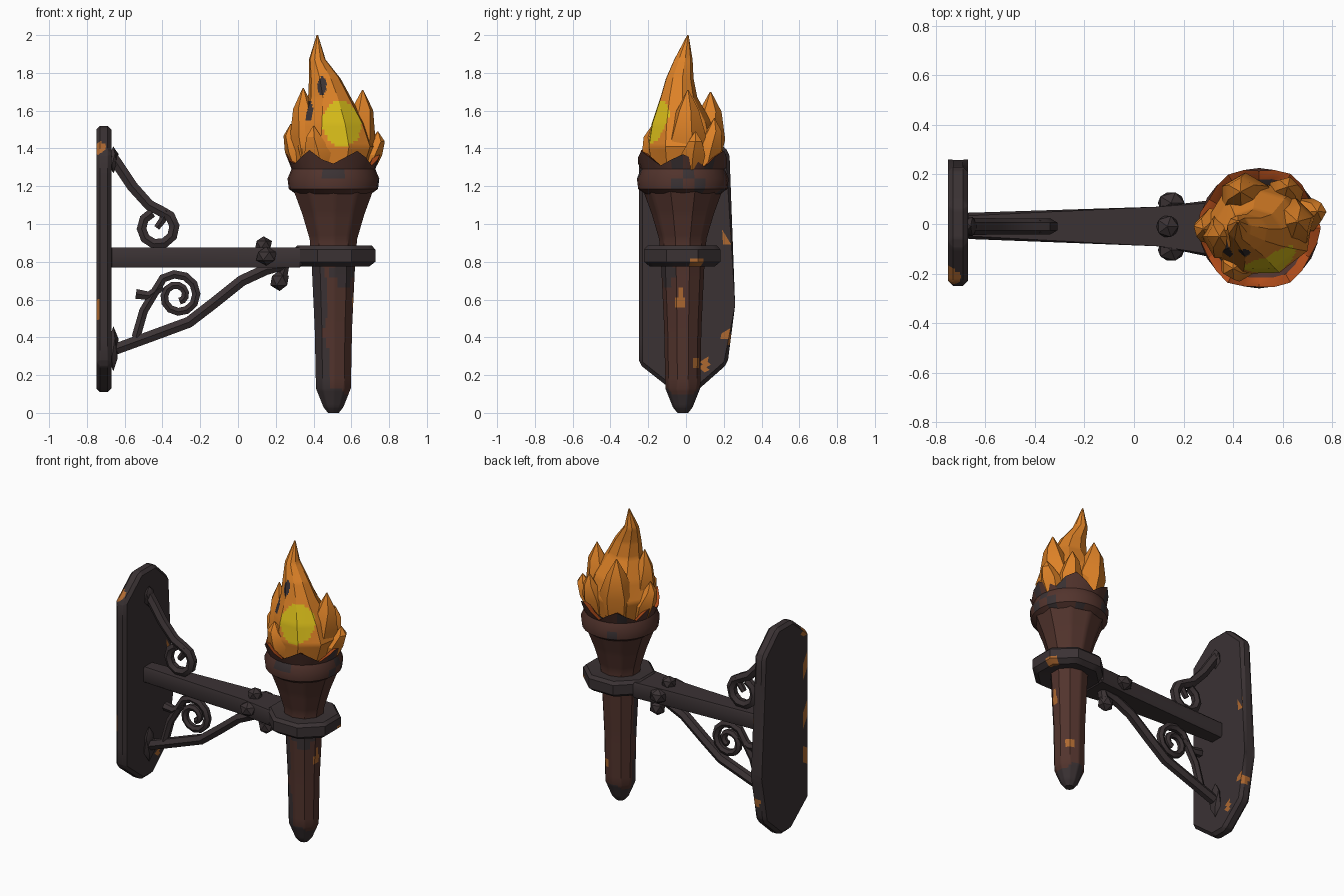
import bpy, bmesh, math, random
from mathutils import Vector

random.seed(4)
if "Cube" in bpy.data.objects:
    bpy.data.objects.remove(bpy.data.objects["Cube"])


def material(name, rgb):
    m = bpy.data.materials.new(name)
    m.use_nodes = True
    m.diffuse_color = (*rgb, 1)
    bsdf = m.node_tree.nodes["Principled BSDF"]
    bsdf.inputs["Base Color"].default_value = (*rgb, 1)
    bsdf.inputs["Roughness"].default_value = 0.8
    return m


IRON = material("dark iron", (.043, .032, .034))
WOOD = material("burnt brown", (.085, .034, .026))
FLAME = material("flame orange", (.72, .22, .02))
YELLOW = material("flame yellow", (.68, .5, .01))
EMBER = material("ember red", (.42, .07, .01))
RUST = material("rust orange", (.42, .14, .03))


def finish(name, bm, mats, angle=35):
    bmesh.ops.recalc_face_normals(bm, faces=bm.faces)
    mesh = bpy.data.meshes.new(name)
    bm.to_mesh(mesh)
    bm.free()
    ob = bpy.data.objects.new(name, mesh)
    bpy.context.collection.objects.link(ob)
    for m in mats:
        mesh.materials.append(m)
    smooth(ob, angle)
    return ob


def smooth(ob, angle):
    bpy.ops.object.select_all(action='DESELECT')
    ob.select_set(True)
    bpy.context.view_layer.objects.active = ob
    bpy.ops.object.shade_smooth_by_angle(angle=math.radians(angle))


def loft(rings, n, turn=0.0, cap_top=True):
    """Skin through elliptical rings (x, y, z, radius x, radius y)."""
    bm = bmesh.new()
    loops = []
    for x, y, z, rx, ry in rings:
        angles = [math.tau * (i + turn) / n for i in range(n)]
        loops.append([bm.verts.new((x + rx * math.cos(a), y + ry * math.sin(a), z)) for a in angles])
    for a, b in zip(loops, loops[1:]):
        for i in range(n):
            j = (i + 1) % n
            bm.faces.new((a[i], a[j], b[j], b[i]))
    bm.faces.new(loops[0])
    if cap_top:
        bm.faces.new(loops[-1])
    return bm


def prism(points, to_3d, low, high):
    bm = bmesh.new()
    a, b = ([bm.verts.new(to_3d(p, h)) for p in points] for h in (low, high))
    bm.faces.new(a)
    bm.faces.new(b)
    for i in range(len(a)):
        j = (i + 1) % len(a)
        bm.faces.new((a[i], a[j], b[j], b[i]))
    return bm


def refine(bm, cuts):
    bmesh.ops.triangulate(bm, faces=[f for f in bm.faces if len(f.verts) > 4])
    bmesh.ops.subdivide_edges(bm, edges=bm.edges, cuts=cuts, use_grid_fill=True)


def paint(bm, index, centre, radii):
    """Colour the faces whose middle lies inside an ellipsoid."""
    for f in bm.faces:
        d = f.calc_center_median() - Vector(centre)
        if sum((d[k] / radii[k]) ** 2 for k in range(3)) < 1:
            f.material_index = index


def tube(name, points, radius, taper=1.0, y=-.01):
    """Bent iron bar through points (x, z)."""
    cu = bpy.data.curves.new(name, 'CURVE')
    cu.dimensions = '3D'
    cu.bevel_depth, cu.bevel_resolution, cu.use_fill_caps = radius, 1, True
    sp = cu.splines.new('POLY')
    sp.points.add(len(points) - 1)
    for i, (p, (x, z)) in enumerate(zip(sp.points, points)):
        p.co = (x, y, z, 1)
        p.radius = 1 + (taper - 1) * i / (len(points) - 1)
    cu.materials.append(IRON)
    ob = bpy.data.objects.new(name, cu)
    bpy.context.collection.objects.link(ob)
    bpy.ops.object.select_all(action='DESELECT')
    ob.select_set(True)
    bpy.context.view_layer.objects.active = ob
    bpy.ops.object.convert(target='MESH')
    smooth(bpy.context.object, 35)


def spiral(cx, cz, r0, r1, start, sweep, n):
    return [(cx + (r0 + (r1 - r0) * i / n) * math.cos(math.radians(start + sweep * i / n)),
             cz + (r0 + (r1 - r0) * i / n) * math.sin(math.radians(start + sweep * i / n)))
            for i in range(n + 1)]


def knob(name, at, size):
    bm = bmesh.new()
    bmesh.ops.create_icosphere(bm, subdivisions=1, radius=1)
    for v in bm.verts:
        v.co = Vector(at) + Vector(c * s for c, s in zip(v.co, size))
    finish(name, bm, [IRON])


# Wall plate with chamfered rim and rust spots
outline = [(-.25, .26), (-.06, .11), (.05, .11), (.22, .26), (.26, .57), (.23, 1.38),
           (.08, 1.52), (-.08, 1.52), (-.25, 1.38)]
bm = prism(outline, lambda p, h: (h, *p), -.75, -.67)
bmesh.ops.bevel(bm, geom=bm.edges[:], offset=.02, segments=1, affect='EDGES')
refine(bm, 9)
for z, r in ((1.4, .05), (1.15, .06), (.82, .05), (.55, .06)):
    paint(bm, 1, (-.745, -.21, z), (.05, .04, r))
for y, z in ((.23, .9), (.22, .4), (.1, .25)):
    paint(bm, 1, (-.69, y, z), (.05, .03, .035))
finish("wall_plate", bm, [IRON, RUST])

# Arm, tapering wider towards the ring
arm = [(-.68, -.06), (.1, -.09), (.34, -.14), (.34, .10), (.1, .07), (-.68, .045)]
bm = prism(arm, lambda p, h: (*p, h), .77, .875)
bmesh.ops.bevel(bm, geom=bm.edges[:], offset=.012, segments=1, affect='EDGES')
finish("arm", bm, [IRON])

# Ring around the torch
bm = bmesh.new()
N = 8
section = [(.115, .785), (.2, .775), (.235, .8), (.235, .865), (.215, .885), (.115, .88)]
rows = [[bm.verts.new((.51 + r * math.cos(math.tau * (i + .5) / N),
                       -.02 + .93 * r * math.sin(math.tau * (i + .5) / N), z)) for r, z in section]
        for i in range(N)]
for i in range(N):
    a, b = rows[i], rows[(i + 1) % N]
    for k in range(len(section)):
        m = (k + 1) % len(section)
        bm.faces.new((a[k], b[k], b[m], a[m]))
refine(bm, 3)
paint(bm, 1, (.72, .06, .785), (.06, .05, .03))
finish("torch_ring", bm, [IRON, RUST])

# Decorative knobs near the ring
knob("top_knob", (.135, -.01, .89), (.05, .05, .045))
knob("lower_knob", (.22, -.01, .7), (.055, .05, .055))
for side, y in (("left", .085), ("right", -.105)):
    knob(side + "_knob", (.15, y, .83), (.06, .05, .05))

# Upper scroll
tube("upper_scroll", [(-.67, 1.36), (-.64, 1.32), (-.56, 1.2), (-.47, 1.1)]
     + spiral(-.425, .98, .09, .085, 80, -330, 9), .034, .85)
tube("upper_scroll_tip", [(-.38, 1.07), (-.4, 1.02), (-.43, .98)], .026, .7)
knob("upper_scroll_foot", (-.66, -.01, 1.34), (.03, .045, .07))

# Lower strut, its spiral and the small twig
tube("lower_strut", [(-.67, .33), (-.45, .41), (-.26, .48), (-.13, .58), (.02, .7), (.15, .76),
                     (.25, .77), (.23, .71)], .034)
tube("lower_scroll", [(-.54, .4), (-.5, .54), (-.44, .64)]
     + spiral(-.32, .62, .12, .03, 130, -560, 18), .027, .8)
tube("lower_scroll_twig", [(-.54, .63), (-.47, .62), (-.4, .67)], .03, .8)
knob("lower_strut_foot", (-.66, -.01, .34), (.03, .05, .12))

# Torch handle, flaring into the bowl
CX, CY = .505, -.017
profile = [(0, .03), (.03, .055), (.13, .097), (.45, .104), (.77, .12), (.92, .132), (1.05, .172),
           (1.18, .222)]
bm = loft([(CX, CY, z, r, r * .95) for z, r in profile], 10, .5)
refine(bm, 5)
for f in bm.faces:
    c = f.calc_center_median()
    if c.z < .12 + .03 * math.sin(c.x * 40):
        f.material_index = 1
paint(bm, 1, (.41, -.09, .6), (.065, .09, .22))
paint(bm, 1, (.43, -.1, .2), (.06, .1, .22))
paint(bm, 1, (.56, -.1, .74), (.08, .06, .06))
paint(bm, 2, (.61, -.03, .6), (.03, .03, .04))
paint(bm, 2, (.58, .06, .25), (.05, .03, .03))
finish("torch_handle", bm, [WOOD, IRON, RUST])

# Bowl rim with ragged edge and glowing inside
N = 24
rim = [(1.16, .2), (1.185, .236), (1.24, .243), (1.29, .222), (1.345, .243), (1.33, .205), (1.27, .16)]
bm = loft([(CX, CY, z, r, r) for z, r in rim], N)
for f in bm.faces:
    c = f.calc_center_median()
    if c.z > 1.25 and f.normal.z > .05 or c.z > 1.335:
        f.material_index = 1
    elif random.random() < .12:
        f.material_index = 2
bm.verts.ensure_lookup_table()
for i in range(N):
    dz = (.035, 0, -.035, .005)[i % 4] + random.uniform(-.012, .012)
    for row in (4, 5):
        v = bm.verts[row * N + i]
        v.co.z += dz
        v.co.x += (v.co.x - CX) * dz
        v.co.y += (v.co.y - CY) * dz
finish("bowl_rim", bm, [WOOD, EMBER, IRON])

# Flame core
bm = loft([(.5, -.02, 1.28, .18, .17), (.505, -.02, 1.41, .22, .19), (.5, -.025, 1.53, .18, .165),
           (.485, -.04, 1.67, .115, .1), (.46, -.035, 1.77, .085, .075), (.42, -.015, 1.87, .045, .05),
           (.42, .01, 2.0, .004, .004)], 9, .3)
refine(bm, 7)
paint(bm, 1, (.55, -.15, 1.53), (.105, .14, .125))
paint(bm, 2, (.445, -.12, 1.73), (.025, .08, .05))
paint(bm, 2, (.37, -.12, 1.6), (.03, .1, .055))
finish("flame_core", bm, [FLAME, YELLOW, IRON], 30)

# Flame tongues around the core: base centre, base radius, tip
tongues = [((.39, -.05), .1, (.345, -.05, 1.72)), ((.6, .0), .11, (.66, .01, 1.71)),
           ((.46, .08), .11, (.43, .13, 1.7)), ((.35, -.01), .08, (.28, -.02, 1.53)),
           ((.66, .03), .075, (.74, .05, 1.49)), ((.6, .09), .08, (.62, .15, 1.56)),
           ((.44, -.13), .085, (.4, -.18, 1.52))]
for k, ((x, y), r, tip) in enumerate(tongues):
    rings = []
    for t, w, lean in ((0, .8, 0), (.4, 1, .35), (.75, .55, .95), (1, .03, 1)):
        rings.append((x + (tip[0] - x) * lean, y + (tip[1] - y) * lean, 1.28 + (tip[2] - 1.28) * t,
                      r * w, r * w))
    finish("flame_tongue_%d" % (k + 1), loft(rings, 6, .25 * k), [FLAME], 30)
